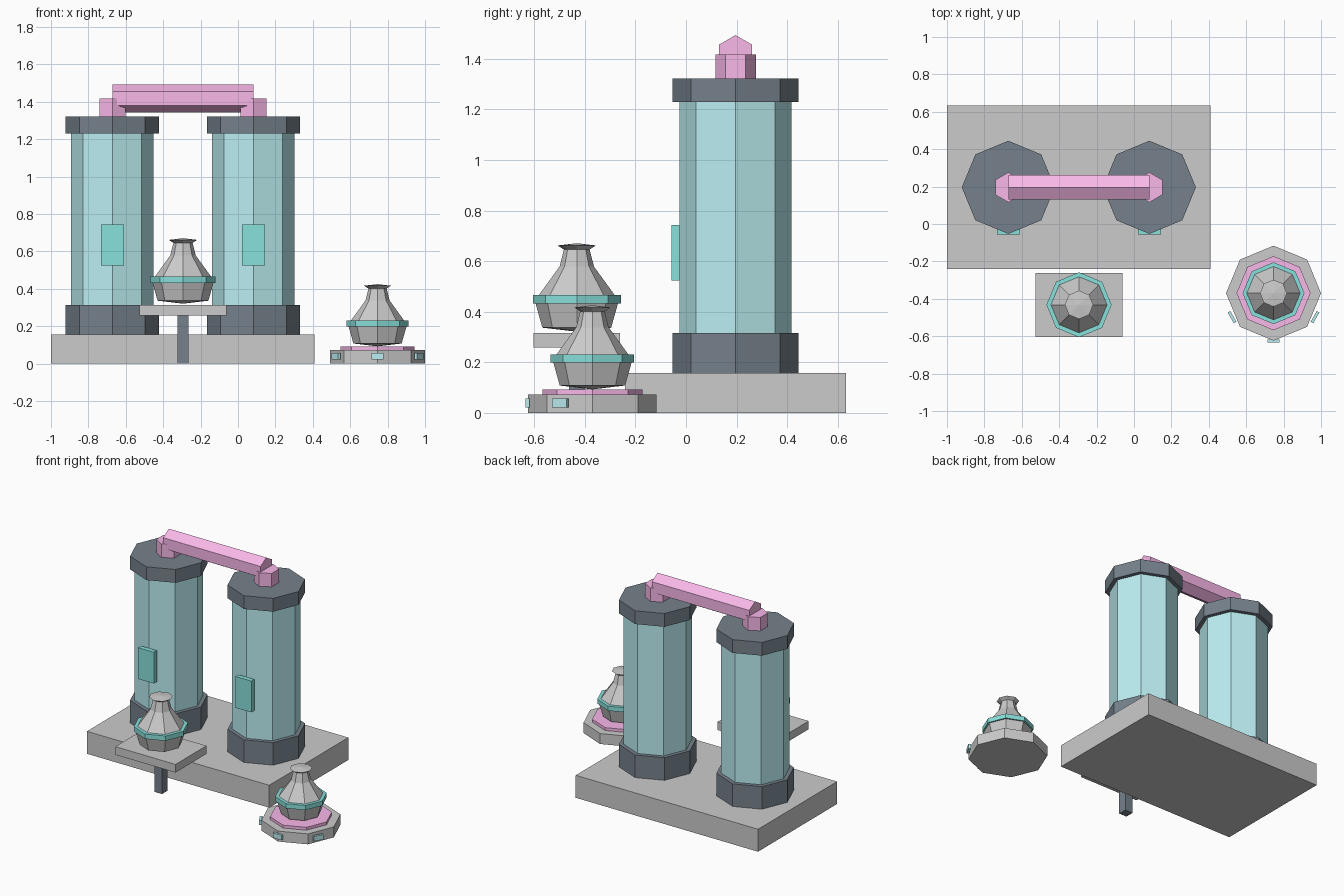
import bpy, bmesh
from math import sin, cos, pi, radians

if "Cube" in bpy.data.objects:
    bpy.data.objects.remove(bpy.data.objects["Cube"])


def material(name, r, g, b):
    m = bpy.data.materials.new(name)
    m.diffuse_color = (r, g, b, 1)
    m.use_nodes = True
    m.node_tree.nodes["Principled BSDF"].inputs["Base Color"].default_value = m.diffuse_color
    return m


DARK = material("dark_slate", 0.18, 0.22, 0.26)
GLASS = material("pale_cyan", 0.50, 0.86, 0.89)
TEAL = material("teal", 0.25, 0.75, 0.71)
PINK = material("pink", 0.95, 0.48, 0.82)


def finish(bm, name, loc, mat, rot):
    bmesh.ops.recalc_face_normals(bm, faces=bm.faces)
    me = bpy.data.meshes.new(name)
    bm.to_mesh(me)
    bm.free()
    ob = bpy.data.objects.new(name, me)
    ob.location, ob.rotation_euler = loc, rot
    if mat:
        me.materials.append(mat)
    bpy.context.collection.objects.link(ob)
    return ob


def lathe(name, profile, loc, mat=None, sides=8, phase=0.0, rot=(0, 0, 0)):
    """Faceted solid of revolution from (radius, height) points, bottom to top."""
    bm = bmesh.new()
    rings = []
    for r, z in profile:
        if r == 0:
            rings.append([bm.verts.new((0, 0, z))] * sides)
        else:
            angles = [phase + 2 * pi * i / sides for i in range(sides)]
            rings.append([bm.verts.new((r * cos(a), r * sin(a), z)) for a in angles])
    for lo, hi in zip(rings, rings[1:]):
        for i in range(sides):
            j = (i + 1) % sides
            bm.faces.new(dict.fromkeys((lo[i], lo[j], hi[j], hi[i])))
    for ring, (r, z) in ((rings[0], profile[0]), (rings[-1], profile[-1])):
        if r > 0:
            bm.faces.new(ring)
    return finish(bm, name, loc, mat, rot)


def prism(name, r, z0, z1, loc, mat=None, **kw):
    return lathe(name, [(r, z0), (r, z1)], loc, mat, **kw)


def box(name, size, loc, mat=None, turn=0.0):
    bm = bmesh.new()
    bmesh.ops.create_cube(bm, size=1)
    bmesh.ops.scale(bm, vec=size, verts=bm.verts)
    return finish(bm, name, loc, mat, (0, 0, turn))


def flask(name, x, y, z, s):
    # body with shallow pointed bottom, shoulder, neck and flared lip
    profile = [(0, 0), (0.136, 0.016), (0.163, 0.112), (0.15, 0.145),
               (0.068, 0.258), (0.051, 0.325), (0.076, 0.341), (0, 0.35)]
    lathe(name + "_body", [(r * s, h * s) for r, h in profile], (x, y, z))
    prism(name + "_band", 0.174 * s, 0.111 * s, 0.145 * s, (x, y, z), TEAL)


# Tank platform
box("tank_platform", (1.41, 0.873, 0.157), (-0.295, 0.196, 0.0785))

# Two tanks with collars, front panels and pipe risers
TANK_Y = 0.196
TANK_X = (-0.672, 0.082)
for side, x in zip(("left", "right"), TANK_X):
    at = (x, TANK_Y, 0)
    prism(side + "_tank_base", 0.249, 0.157, 0.315, at, DARK)
    prism(side + "_tank_glass", 0.221, 0.315, 1.23, at, GLASS)
    prism(side + "_tank_cap", 0.249, 1.23, 1.323, at, DARK)
    box(side + "_tank_panel", (0.123, 0.032, 0.219), (x, -0.041, 0.634), TEAL)
    prism(side + "_pipe_riser", 0.08, 1.323, 1.417, at, PINK, sides=6, phase=pi / 2)

# Cross pipe lying along x between the risers
prism("cross_pipe", 0.075, TANK_X[0], TANK_X[1], (0, TANK_Y, 1.419), PINK,
      sides=6, rot=(0, pi / 2, 0))

# Small table with a flask
box("table_leg", (0.06, 0.06, 0.258), (-0.294, -0.432, 0.129), DARK)
box("table_top", (0.466, 0.342, 0.057), (-0.294, -0.432, 0.2865))
flask("table_flask", -0.294, -0.432, 0.321, 1.0)

# Heater pedestal with its own flask
HX, HY = 0.746, -0.37
prism("heater_base", 0.254, 0, 0.073, (HX, HY, 0))
prism("heater_ring", 0.198, 0.073, 0.093, (HX, HY, 0), PINK)
flask("heater_flask", HX, HY, 0.093, 0.95)

# Three indicator plates around the front of the heater
for n, deg in enumerate((210, 270, 330), 1):
    a = radians(deg)
    box(f"heater_light_{n}", (0.016, 0.066, 0.034),
        (HX + 0.256 * cos(a), HY + 0.256 * sin(a), 0.039), GLASS, turn=a)
